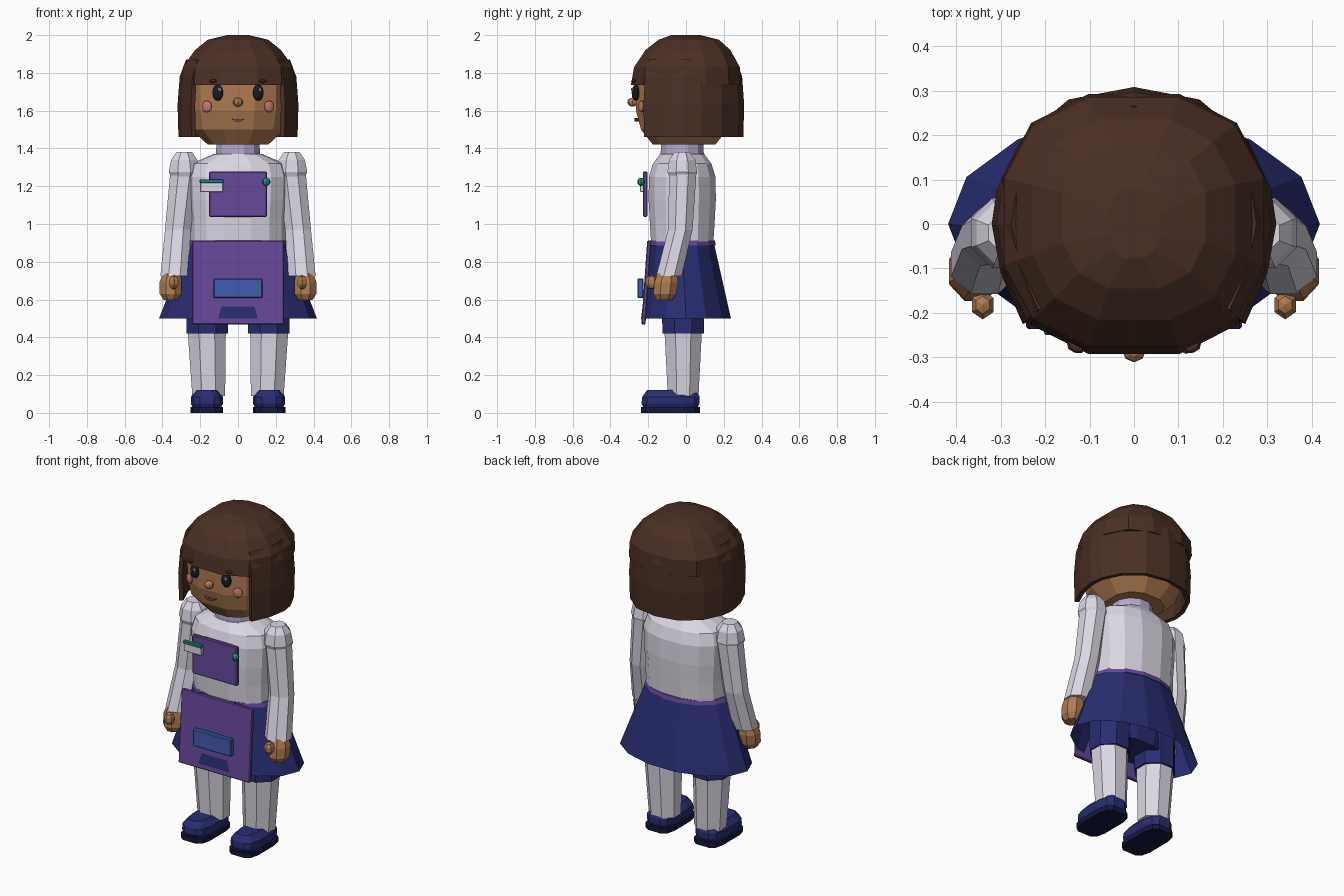
import bpy, bmesh, math
from mathutils import Matrix, Vector

if "Cube" in bpy.data.objects:
    bpy.data.objects.remove(bpy.data.objects["Cube"])


def mat(name, hexcode):
    m = bpy.data.materials.new(name)
    c = [int(hexcode[i:i + 2], 16) / 255 for i in (0, 2, 4)]
    m.diffuse_color = [((v + 0.055) / 1.055) ** 2.4 for v in c] + [1]
    m.use_nodes = True
    m.node_tree.nodes["Principled BSDF"].inputs["Base Color"].default_value = m.diffuse_color
    return m


SKIN, HAIR = mat("skin", "B07C52"), mat("hair", "4A2F24")
WHITE, LILAC = mat("white_cloth", "DCD8E4"), mat("lilac", "B4A8CC")
NAVY, SOLE = mat("navy", "292D72"), mat("sole", "15173F")
PURPLE, BLUE = mat("purple", "66489A"), mat("blue", "405CB0")
TEAL, DARK = mat("teal", "1E8C84"), mat("dark", "1B1C26")
PINK, LIP, SHINE = mat("pink", "C9776A"), mat("lip", "8A3F45"), mat("shine", "F4F4F4")


def finish(name, bm, material):
    bmesh.ops.recalc_face_normals(bm, faces=bm.faces)
    me = bpy.data.meshes.new(name)
    bm.to_mesh(me)
    bm.free()
    me.materials.append(material)
    ob = bpy.data.objects.new(name, me)
    bpy.context.collection.objects.link(ob)
    return ob


def loft(name, rings, n, material, power=2.0, flat_front=True):
    """Closed skin over horizontal rings (x, y, z, rx, ry)."""
    bm = bmesh.new()
    rows = []
    for cx, cy, z, rx, ry in rings:
        row = []
        for i in range(n):
            a = 2 * math.pi * (i + (0.5 if flat_front else 0)) / n - math.pi / 2
            c, s = math.cos(a), math.sin(a)
            x = math.copysign(abs(c) ** (2 / power), c) * rx
            y = math.copysign(abs(s) ** (2 / power), s) * ry
            row.append(bm.verts.new((cx + x, cy + y, z)))
        rows.append(row)
    for lo, hi in zip(rows, rows[1:]):
        for i in range(n):
            j = (i + 1) % n
            bm.faces.new((lo[i], lo[j], hi[j], hi[i]))
    bm.faces.new(rows[0])
    bm.faces.new(rows[-1])
    return finish(name, bm, material)


def box(name, loc, size, material, tilt=0.0, bevel=0.005):
    bm = bmesh.new()
    bmesh.ops.create_cube(bm, size=1)
    bmesh.ops.scale(bm, vec=size, verts=bm.verts)
    bmesh.ops.bevel(bm, geom=bm.edges[:], offset=bevel, segments=1, affect='EDGES')
    bm.transform(Matrix.Translation(loc) @ Matrix.Rotation(tilt, 4, 'X'))
    return finish(name, bm, material)


def ball(name, loc, size, material, turn=0.0, u=10, v=6):
    bm = bmesh.new()
    bmesh.ops.create_uvsphere(bm, u_segments=u, v_segments=v, radius=1)
    bmesh.ops.scale(bm, vec=size, verts=bm.verts)
    bm.transform(Matrix.Translation(loc) @ Matrix.Rotation(turn, 4, 'Z'))
    return finish(name, bm, material)


# head and neck
loft("head", [(0, -.01, 1.42, .165, .17), (0, -.01, 1.5, .25, .235), (0, -.01, 1.6, .268, .262),
              (0, -.01, 1.74, .268, .265), (0, -.01, 1.86, .24, .22)], 12, SKIN, 2.4)
loft("neck", [(0, -.02, 1.33, .125, .12), (0, -.02, 1.45, .115, .115)], 12, LILAC)

# hair crown with fringe
loft("hair_crown", [(0, 0, 1.735, .305, .3), (0, .005, 1.83, .3, .288), (0, .01, 1.92, .235, .232),
                    (0, .015, 1.975, .165, .165), (0, .0, 2.0, .06, .08)], 12, HAIR, 2.5)

# bob panel round the sides and back, open at the face
half = [(.25, -.225), (.3, -.11), (.32, 0), (.308, .08), (.255, .19), (.147, .28)]
outline = half + [(0, .308)] + [(-x, y) for x, y in reversed(half)]
bm = bmesh.new()
rows = [[bm.verts.new((x * s, y * s, z)) for x, y in outline]
        for z, s in ((1.46, .985), (1.63, 1), (1.78, .965), (1.87, .86))]
for lo, hi in zip(rows, rows[1:]):
    for i in range(len(outline) - 1):
        bm.faces.new((lo[i], lo[i + 1], hi[i + 1], hi[i]))
bob = finish("hair_bob", bm, HAIR)
mod = bob.modifiers.new("thickness", 'SOLIDIFY')
mod.thickness = .025
# thicken towards the head
p = bob.data.polygons[0]
mod.offset = -1 if p.normal.dot(Vector((p.center.x, p.center.y, 0))) > 0 else 1

# face
ball("nose", (0, -.283, 1.645), (.027, .028, .024), SKIN, u=8)
bm = bmesh.new()
mouth = [(-.037, 1.56), (-.018, 1.552), (0, 1.556), (.018, 1.552), (.037, 1.56), (.018, 1.543), (-.018, 1.543)]
face = bm.faces.new([bm.verts.new((x, -.25, z)) for x, z in mouth])
ext = bmesh.ops.extrude_face_region(bm, geom=[face])
bmesh.ops.translate(bm, vec=(0, -.022, 0), verts=[g for g in ext["geom"] if isinstance(g, bmesh.types.BMVert)])
finish("mouth", bm, LIP)

# torso
loft("torso", [(0, -.02, .89, .252, .168), (0, -.02, 1.02, .252, .176), (0, -.02, 1.13, .26, .182),
               (0, -.02, 1.25, .265, .18), (0, -.02, 1.32, .245, .158), (0, -.02, 1.37, .13, .12)],
     14, WHITE, 2.3)

# skirt: open flared shell
skirt = loft("skirt", [(0, 0, .5, .418, .244), (0, -.02, .9, .262, .172)], 14, NAVY)
bm = bmesh.new()
bm.from_mesh(skirt.data)
bm.faces.ensure_lookup_table()
bmesh.ops.delete(bm, geom=[f for f in bm.faces if len(f.verts) > 4 and f.calc_center_median().z < .6],
                 context='FACES_ONLY')
bm.to_mesh(skirt.data)
bm.free()
loft("waistband", [(0, -.02, .885, .27, .182), (0, -.02, .912, .26, .178)], 14, PURPLE)
loft("hips", [(0, -.015, .5, .24, .12), (0, -.02, .88, .22, .14)], 12, NAVY)

# apron, pocket, bib and its pins
box("apron", (0, -.21, .69), (.485, .022, .445), PURPLE, -.07)
box("apron_pocket", (0, -.241, .66), (.26, .03, .105), BLUE)
box("apron_bib", (0, -.216, 1.158), (.305, .024, .24), PURPLE)
box("badge_plate", (-.14, -.234, 1.197), (.12, .018, .055), WHITE, bevel=.003)
box("badge_strip", (-.14, -.238, 1.226), (.125, .022, .018), TEAL, bevel=.003)
ball("bib_pin", (.15, -.238, 1.223), (.022, .02, .022), TEAL, u=8)

for side, s in (("left", -1), ("right", 1)):
    # facial features
    ball(f"eye_{side}", (s * .107, -.266, 1.695), (.03, .022, .043), DARK, s * .12)
    ball(f"eye_shine_{side}", (s * .107 + .01, -.286, 1.712), (.008, .006, .01), SHINE, u=6, v=4)
    ball(f"cheek_{side}", (s * .165, -.237, 1.622), (.029, .012, .031), PINK, s * .45)
    ball(f"brow_{side}", (s * .13, -.276, 1.757), (.022, .014, .01), HAIR, s * .35, u=8, v=4)

    # sleeve puff, sleeve and hand
    loft(f"sleeve_puff_{side}", [(s * .285, -.02, 1.24, .07, .07), (s * .285, -.02, 1.275, .088, .085),
                                 (s * .285, -.02, 1.34, .075, .075), (s * .285, -.02, 1.38, .045, .045)],
         8, WHITE)
    loft(f"sleeve_{side}", [(s * .337, -.09, .725, .08, .073), (s * .318, -.03, .97, .074, .07),
                            (s * .285, -.017, 1.27, .08, .078)], 8, WHITE)
    loft(f"hand_{side}", [(s * .357, -.115, .597, .04, .045), (s * .357, -.112, .63, .062, .066),
                          (s * .357, -.105, .69, .064, .068), (s * .352, -.1, .74, .05, .055)], 8, SKIN)
    ball(f"thumb_{side}", (s * .34, -.182, .692), (.029, .034, .038), SKIN, u=6, v=5)

    # shorts leg, leg and shoe
    loft(f"shorts_leg_{side}", [(s * .163, -.015, .42, .118, .118), (s * .16, -.015, .62, .12, .125)], 8, NAVY)
    loft(f"leg_{side}", [(s * .155, -.015, .09, .094, .088), (s * .166, -.015, .45, .11, .108)], 8, WHITE)
    loft(f"shoe_sole_{side}", [(s * .165, -.082, 0, .088, .158), (s * .165, -.082, .03, .088, .158)],
         12, SOLE, 4)
    loft(f"shoe_{side}", [(s * .165, -.082, .025, .075, .145), (s * .165, -.082, .05, .087, .157),
                          (s * .165, -.08, .085, .087, .155), (s * .165, -.075, .12, .055, .135)],
         12, NAVY, 3.2)
